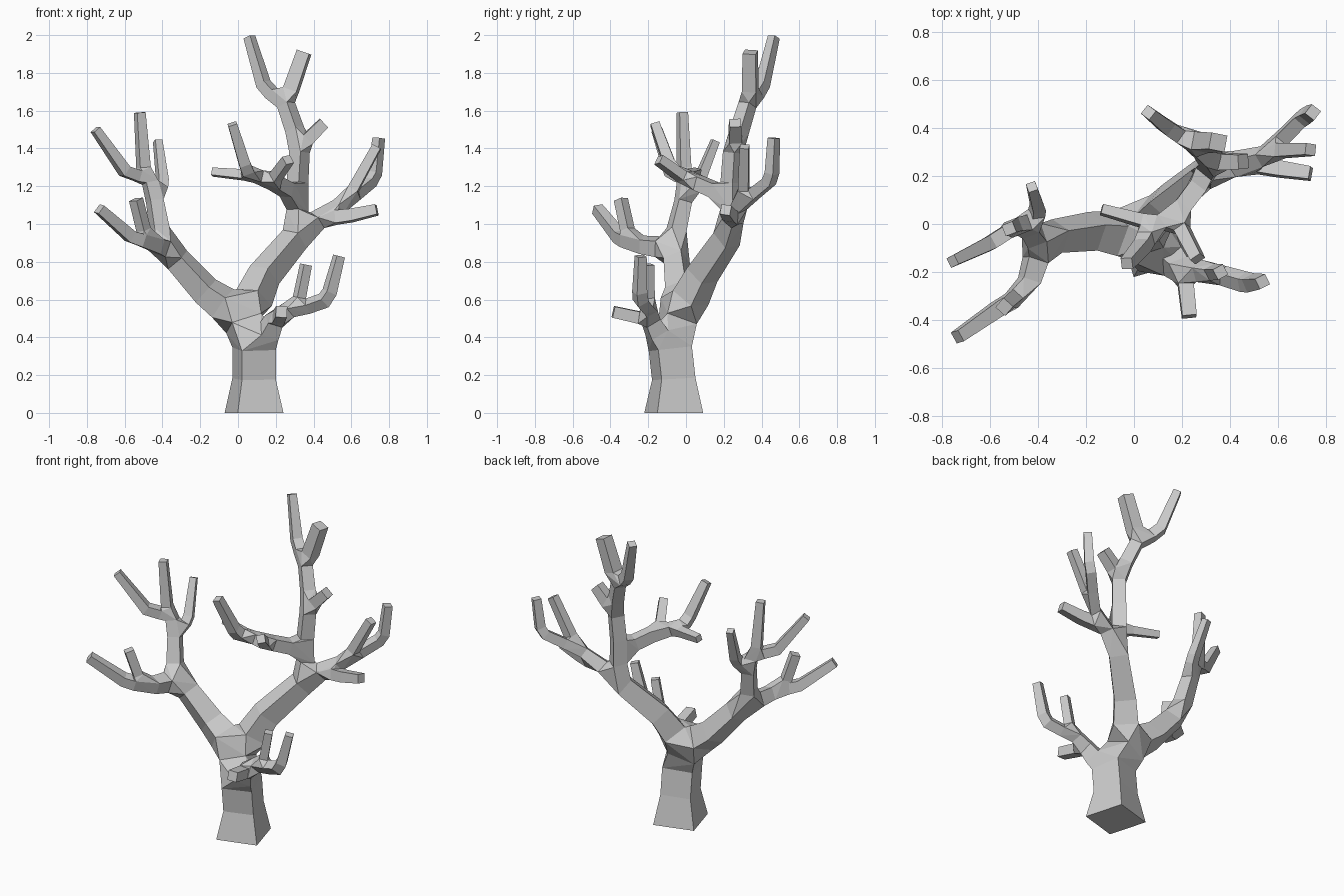
import bpy
import bmesh
from math import radians
from mathutils import Matrix, Vector

default_cube = bpy.data.objects.get("Cube")
if default_cube:
    bpy.data.objects.remove(default_cube)

bm = bmesh.new()
all_limbs = []


class Limb:
    """Square tapering limb through (x, y, z, half width) points.
    The cross-section turns smoothly on from the parent limb, after a roll."""

    def __init__(self, parent, *points, roll=0):
        self.kids = []
        self.rings = []
        centres = [Vector(p[:3]) for p in points]
        if parent:
            parent.kids.append(self)
            self.heading, self.side = parent.heading, parent.side
            before = parent.end
        else:
            self.heading, self.side = Vector((0, 0, 1)), Vector((1, 0, 0))
            before = centres[0]
        self.side = Matrix.Rotation(radians(roll), 3, self.heading) @ self.side
        for i, centre in enumerate(centres):
            self.turn(self.direction(centres, i, before))
            self.add_ring(centre, points[i][3])
        self.end = centres[-1]
        for low, high in zip(self.rings, self.rings[1:]):
            for k in range(4):
                n = (k + 1) % 4
                bm.faces.new((low[k], low[n], high[n], high[k]))
        all_limbs.append(self)

    def direction(self, centres, i, before):
        """Tangent of the path at one of its points."""
        last = len(centres) - 1
        if last == 0:
            return (centres[0] - before).normalized()
        if i == 0:
            return (centres[1] - centres[0]).normalized()
        arriving = (centres[i] - centres[i - 1]).normalized()
        if i == last:
            return arriving
        leaving = (centres[i + 1] - centres[i]).normalized()
        return (arriving + leaving).normalized()

    def turn(self, heading):
        """Rotate the cross-section by the least angle to a new heading."""
        self.side = self.heading.rotation_difference(heading) @ self.side
        self.heading = heading

    def add_ring(self, centre, size):
        u = self.side * size
        v = self.heading.cross(self.side) * size
        corners = (-u - v, u - v, u + v, v - u)
        self.rings.append([bm.verts.new(centre + c) for c in corners])


# Trunk, flared at the foot
trunk = Limb(None, (.085, -.065, 0, .126), (.085, -.065, .18, .093),
             (.085, -.083, .34, .093), roll=16)
upper_trunk = Limb(trunk, (.03, -.045, .475, .084))

# Low front limb with a stub and two upright twigs
low_limb = Limb(trunk, (.16, -.155, .425, .05), (.19, -.185, .485, .042))
low_stub = Limb(low_limb, (.215, -.25, .505, .032), (.23, -.385, .535, .03))
low_arm = Limb(low_limb, (.27, -.195, .545, .034))
low_twig = Limb(low_arm, (.325, -.2, .61, .026), (.36, -.2, .785, .024))
low_outer = Limb(low_arm, (.37, -.215, .565, .03), (.455, -.24, .595, .032),
                 (.485, -.245, .64, .03), (.535, -.24, .83, .024))

# Right-hand limb sweeping out to the side
left_limb = Limb(upper_trunk, (-.08, -.04, .58, .07), (-.17, -.03, .645, .06),
                 (-.32, -.05, .81, .052), roll=40)
rising = Limb(left_limb, (-.415, -.05, .97, .042), (-.44, -.015, 1.12, .037),
              roll=-40)
rising_back = Limb(rising, (-.405, .045, 1.19, .028), (-.4, .07, 1.23, .027),
                   (-.425, .155, 1.44, .02))
rising_arm = Limb(rising, (-.465, -.005, 1.22, .034))
rising_twig = Limb(rising_arm, (-.5, -.01, 1.3, .03), (-.52, -.02, 1.59, .024))
rising_outer = Limb(rising_arm, (-.53, -.035, 1.255, .03),
                    (-.6, -.08, 1.28, .03), (-.755, -.155, 1.5, .022))

# Forward fork on the same limb
forward = Limb(left_limb, (-.41, -.15, .88, .044), (-.435, -.235, .89, .039),
               roll=-40)
forward_twig = Limb(forward, (-.5, -.31, .97, .028), (-.54, -.345, 1.13, .027))
forward_outer = Limb(forward, (-.51, -.32, .915, .034),
                     (-.57, -.355, .935, .032), (-.735, -.47, 1.08, .026))

# Main limb leaning back, edge forward, up to the great fork
main_limb = Limb(upper_trunk, (.085, .025, .61, .073), (.14, .085, .73, .064),
                 (.3, .215, .92, .056), roll=45)

# Side limb with a level spur and a raised fork
side_limb = Limb(main_limb, (.42, .25, 1.02, .04))
spur = Limb(side_limb, (.52, .245, 1.035, .034), (.6, .23, 1.045, .032),
            (.735, .21, 1.075, .027), roll=45)
raised = Limb(side_limb, (.53, .28, 1.09, .032))
raised_twig = Limb(raised, (.61, .305, 1.185, .028), (.735, .31, 1.41, .024),
                   roll=45)
raised_outer = Limb(raised, (.62, .36, 1.16, .03), (.7, .44, 1.225, .029),
                    (.725, .455, 1.27, .028), (.745, .465, 1.455, .024))

# Crown stem and its small inner limb
stem = Limb(main_limb, (.315, .24, 1.07, .042))
inner = Limb(stem, (.26, .15, 1.18, .038), (.2, .07, 1.215, .037))
inner_twig = Limb(inner, (.2, -.02, 1.25, .028), (.265, -.145, 1.34, .025),
                  roll=45)
inner_arm = Limb(inner, (.11, .005, 1.25, .032))
inner_spur = Limb(inner_arm, (.03, .015, 1.26, .025), (-.135, .06, 1.275, .02))
inner_tall = Limb(inner_arm, (.05, -.06, 1.28, .032), (.035, -.09, 1.32, .03),
                  (-.03, -.165, 1.53, .024), roll=45)

# Top of the crown
crown = Limb(stem, (.315, .24, 1.22, .041), (.325, .25, 1.38, .039))
crown_twig = Limb(crown, (.37, .26, 1.45, .034), (.455, .26, 1.535, .03),
                  roll=45)
crown_neck = Limb(crown, (.3, .285, 1.5, .037), (.255, .325, 1.63, .035))
crown_tall = Limb(crown_neck, (.18, .375, 1.69, .031),
                  (.135, .405, 1.74, .03), (.06, .465, 1.99, .023))
crown_short = Limb(crown_neck, (.28, .34, 1.71, .038), (.35, .34, 1.91, .035),
                   roll=30)

# Close the foot and tips, and wrap each fork in a hull between its limbs
bm.faces.new(reversed(trunk.rings[0]))
hidden = set()
for limb in all_limbs:
    tip = limb.rings[-1]
    if not limb.kids:
        bm.faces.new(tip)
        continue
    openings = [tip] + [kid.rings[0] for kid in limb.kids]
    corners = [vert for ring in openings for vert in ring]
    hull = bmesh.ops.convex_hull(bm, input=corners, use_existing_faces=False)
    for face in hull["geom"]:
        if isinstance(face, bmesh.types.BMFace):
            if any(set(face.verts) <= set(ring) for ring in openings):
                hidden.add(face)
bmesh.ops.delete(bm, geom=list(hidden), context="FACES")
bmesh.ops.recalc_face_normals(bm, faces=bm.faces[:])

mesh = bpy.data.meshes.new("bare_tree")
bm.to_mesh(mesh)
bm.free()
tree = bpy.data.objects.new("bare_tree", mesh)
bpy.context.scene.collection.objects.link(tree)

# Plain pale grey bark
bark = bpy.data.materials.new("pale_grey_bark")
bark.use_nodes = True
grey = (.6, .6, .6, 1)
bark.diffuse_color = grey
for node in bark.node_tree.nodes:
    if node.type == "BSDF_PRINCIPLED":
        node.inputs["Base Color"].default_value = grey
mesh.materials.append(bark)
